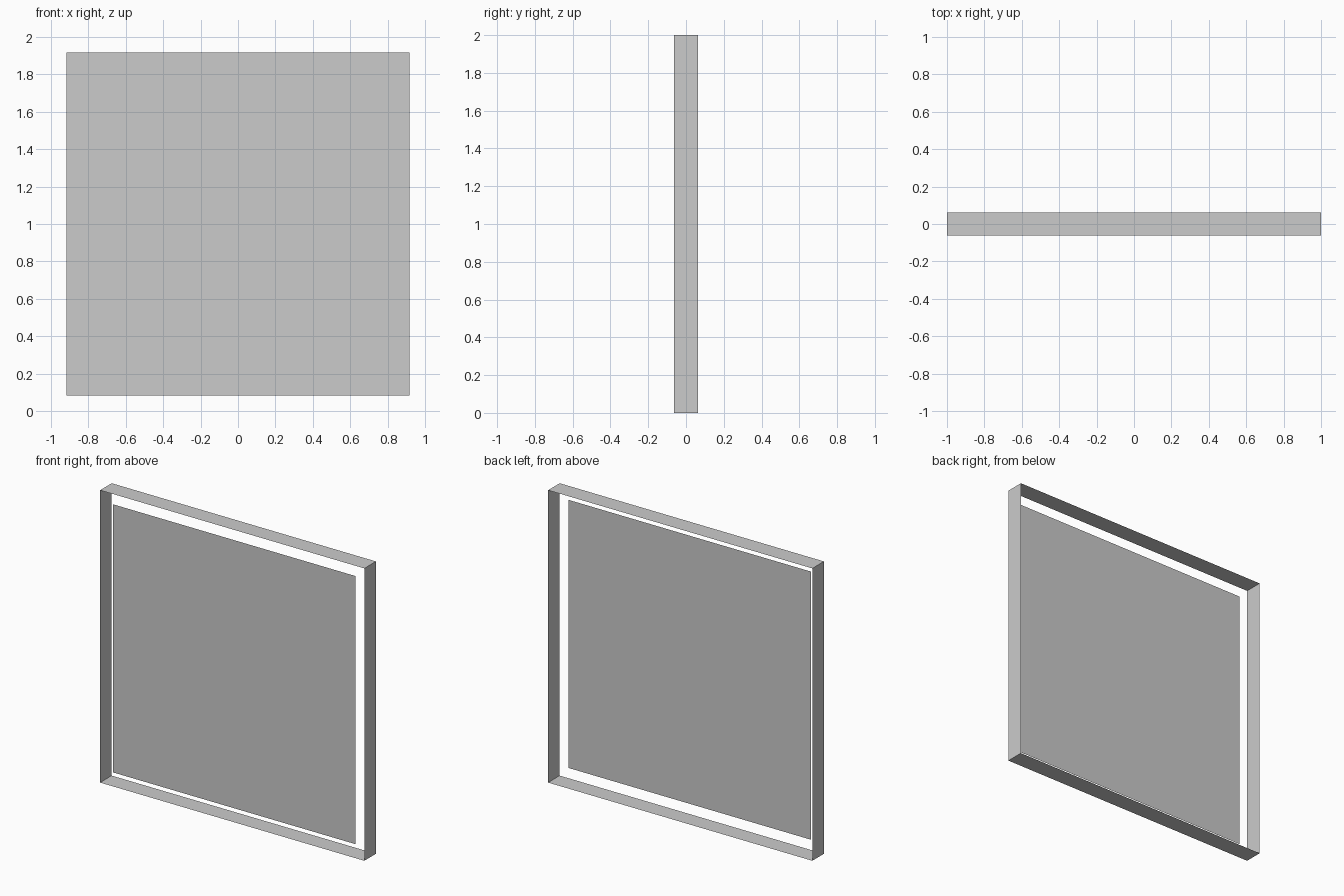
import bpy
import bmesh

if "Cube" in bpy.data.objects:
    bpy.data.objects.remove(bpy.data.objects["Cube"])

HALF, DEPTH = 1.0, 0.125        # outer frame half-size and depth
PANEL_HALF, PANEL_Y = 0.917, -0.04


def square(bm, half, y):
    """Upright square loop of vertices centred on z = 1."""
    return [bm.verts.new((x * half, y, 1 + z * half))
            for x, z in ((-1, -1), (1, -1), (1, 1), (-1, 1))]


def finish(name, bm):
    mesh = bpy.data.meshes.new(name)
    bm.to_mesh(mesh)
    bm.free()
    obj = bpy.data.objects.new(name, mesh)
    bpy.context.collection.objects.link(obj)
    return obj


# Thin-walled frame: four flat strips, open at front and back
bm = bmesh.new()
front = square(bm, HALF, -DEPTH / 2)
back = square(bm, HALF, DEPTH / 2)
for i in range(4):
    j = (i + 1) % 4
    bm.faces.new((front[i], back[i], back[j], front[j]))
bm.normal_update()
for f in bm.faces:              # make every strip face outwards
    c = f.calc_center_median()
    if f.normal.x * c.x + f.normal.z * (c.z - 1) < 0:
        f.normal_flip()
finish("outer_frame", bm)

# Flat panel floating inside the frame, set towards the front
bm = bmesh.new()
bm.faces.new(square(bm, PANEL_HALF, PANEL_Y))
finish("inner_panel", bm)
